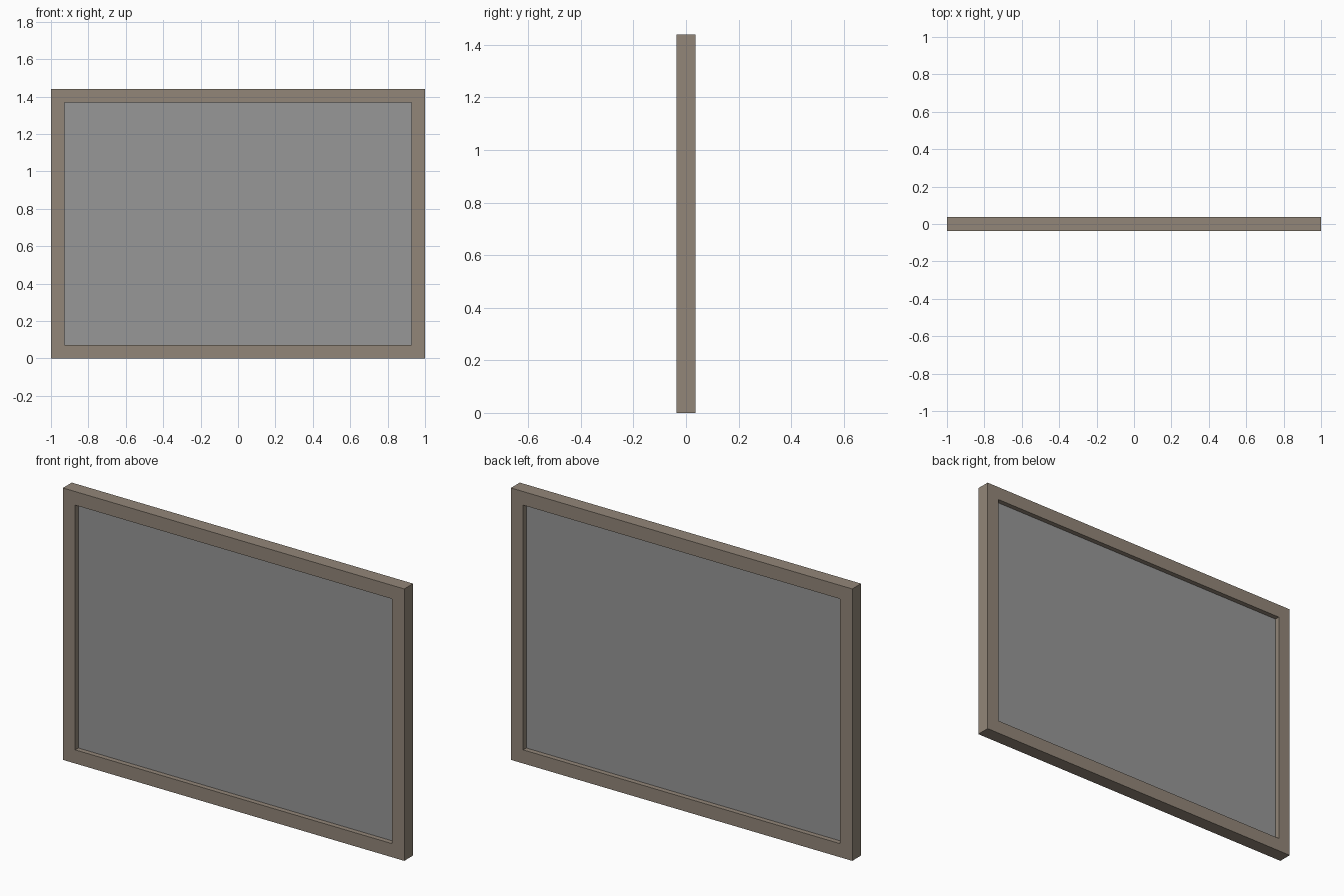
import bpy, bmesh

if "Cube" in bpy.data.objects:
    bpy.data.objects.remove(bpy.data.objects["Cube"])

W, H, D = 1.0, 1.44, 0.037      # half width, height, half depth
B = 0.072                       # border width
P = 0.0105                      # panel half thickness


def material(name, rgb):
    m = bpy.data.materials.new(name)
    m.diffuse_color = (*rgb, 1.0)
    m.use_nodes = True
    m.node_tree.nodes["Principled BSDF"].inputs["Base Color"].default_value = m.diffuse_color
    return m


def add_object(name, bm, mat):
    bmesh.ops.recalc_face_normals(bm, faces=bm.faces)
    me = bpy.data.meshes.new(name)
    bm.to_mesh(me)
    bm.free()
    me.materials.append(mat)
    ob = bpy.data.objects.new(name, me)
    bpy.context.collection.objects.link(ob)
    return ob


def rect(x, z0, z1, y):
    return [(-x, y, z0), (x, y, z0), (x, y, z1), (-x, y, z1)]


frame_mat = material("taupe frame", (0.29, 0.24, 0.19))
panel_mat = material("grey panel", (0.31, 0.31, 0.31))

# Frame: four loops joined into a closed rectangular ring
bm = bmesh.new()
loops = [[bm.verts.new(c) for c in rect(x, z0, z1, y)] for x, z0, z1, y in (
    (W, 0, H, -D), (W, 0, H, D), (W - B, B, H - B, D), (W - B, B, H - B, -D))]
for k in range(4):
    a, b = loops[k], loops[(k + 1) % 4]
    for i in range(4):
        j = (i + 1) % 4
        bm.faces.new((a[i], a[j], b[j], b[i]))
add_object("frame", bm, frame_mat)

# Panel: thin sheet recessed equally from both sides
bm = bmesh.new()
bmesh.ops.create_cube(bm, size=1)
bmesh.ops.scale(bm, vec=(2 * (W - B), 2 * P, H - 2 * B), verts=bm.verts)
bmesh.ops.translate(bm, vec=(0, 0, H / 2), verts=bm.verts)
add_object("panel", bm, panel_mat)
